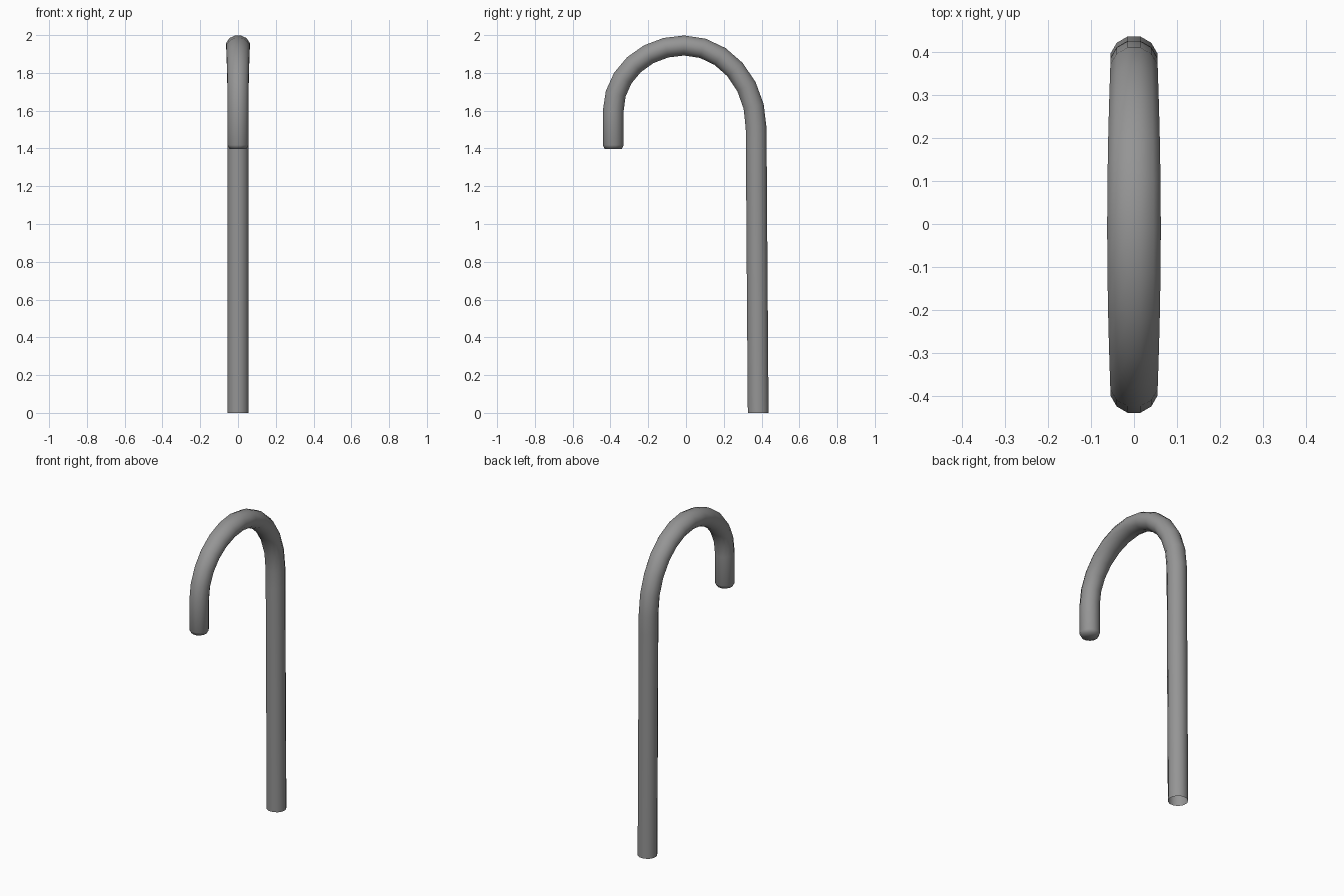
import bpy, bmesh, math
from mathutils import Vector

if "Cube" in bpy.data.objects:
    bpy.data.objects.remove(bpy.data.objects["Cube"])

SIDES = 12
R = 0.0568  # corner radius, flat-to-flat half width about 0.055

# Centre line in the YZ plane: (y, z, radius, widening in x)
path = [(0.382, 0.0, R, 1.0), (0.376, 0.8, R, 1.0), (0.372, 1.4, R, 1.0)]
N = 6
top_y, top_z = -0.01, 1.945


def crook_point(a, reach, base_z):
    s = math.sin(a)
    path.append((top_y + reach * math.cos(a), base_z + (top_z - base_z) * s,
                 R - 0.002 * s, 1 + 0.18 * s * s))


for i in range(N + 1):                       # taller shaft side of the crook
    crook_point(math.pi / 2 * i / N, 0.381, 1.51)
for i in range(N - 1, -1, -1):               # shorter tip side of the crook
    crook_point(math.pi / 2 * i / N, -0.375, 1.6)
path += [(-0.385, 1.418, R, 1.0), (-0.385, 1.398, 0.047, 1.0)]

# Sweep a 12-sided section along the centre line
bm = bmesh.new()
rings = []
for i, (y, z, r, w) in enumerate(path):
    p0, p1 = path[max(i - 1, 0)], path[min(i + 1, len(path) - 1)]
    t = Vector((0, p1[0] - p0[0], p1[1] - p0[1])).normalized()
    if i == 0 or i >= len(path) - 2:
        t = Vector((0, 0, 1 if i == 0 else -1))
    n = Vector((0, t.z, -t.y))
    ring = []
    for k in range(SIDES):
        a = 2 * math.pi * (k + 0.5) / SIDES
        ring.append(bm.verts.new(Vector((r * w * math.cos(a), y, z)) + n * r * math.sin(a)))
    rings.append(ring)
for a, b in zip(rings, rings[1:]):
    for k in range(SIDES):
        j = (k + 1) % SIDES
        bm.faces.new((a[k], a[j], b[j], b[k]))
# The tip is capped, the foot of the shaft is an open tube
bm.faces.new(rings[-1])
bmesh.ops.recalc_face_normals(bm, faces=bm.faces[:])
for f in bm.faces:
    f.smooth = True

mesh = bpy.data.meshes.new("hooked_cane")
bm.to_mesh(mesh)
bm.free()
cane = bpy.data.objects.new("hooked_cane", mesh)
bpy.context.collection.objects.link(cane)

# Dark grey finish
grey = bpy.data.materials.new("dark_grey")
grey.diffuse_color = (0.3, 0.3, 0.3, 1)
grey.use_nodes = True
grey.node_tree.nodes["Principled BSDF"].inputs["Base Color"].default_value = grey.diffuse_color
mesh.materials.append(grey)
